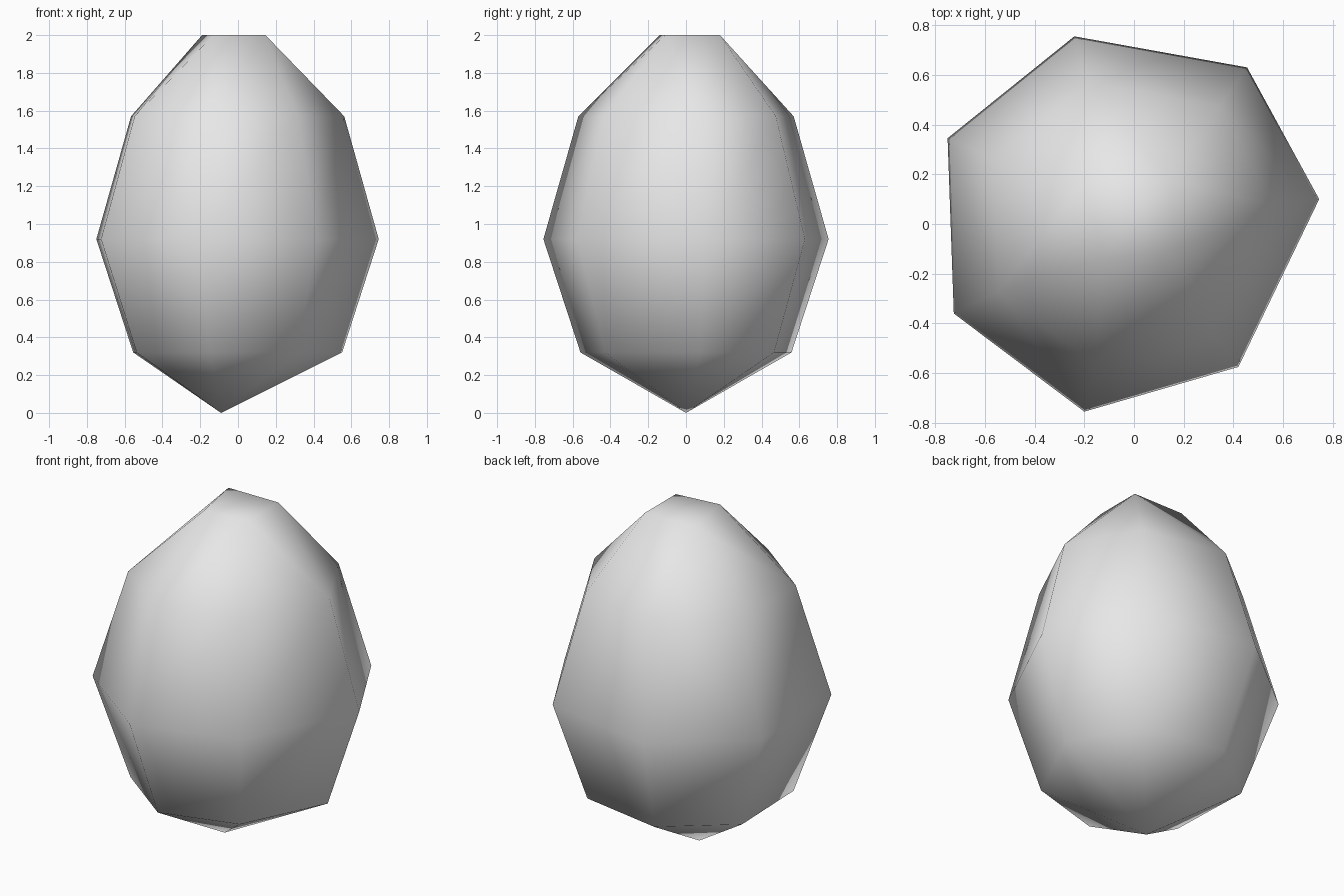
import bpy
import bmesh

default = bpy.data.objects.get("Cube")
if default:
    bpy.data.objects.remove(default, do_unlink=True)

# Single plain grey
grey = bpy.data.materials.new("light_grey")
grey.use_nodes = True
colour = (0.8, 0.8, 0.8, 1)
grey.diffuse_color = colour
grey.node_tree.nodes["Principled BSDF"].inputs["Base Color"].default_value = colour

# Uneven seven-sided outline of the widest ring
outline = [(-0.24, 0.755), (0.455, 0.63), (0.745, 0.10), (0.42, -0.575),
           (-0.20, -0.755), (-0.725, -0.36), (-0.75, 0.345)]
# Small four-cornered crown, and the off-centre bottom tip
crown = [(0.145, 0.18), (-0.19, 0.18), (-0.13, -0.14), (0.145, -0.11)]
tip = (-0.09, 0, 0)

bm = bmesh.new()
bm.verts.new(tip)
for z, scale in ((0.32, 0.74), (0.92, 1), (1.57, 0.755)):
    for x, y in outline:
        bm.verts.new((x * scale, y * scale, z))
for x, y in crown:
    bm.verts.new((x, y, 2))

# Skin the rings into one closed convex body
bmesh.ops.convex_hull(bm, input=bm.verts[:])
bmesh.ops.recalc_face_normals(bm, faces=bm.faces[:])
for face in bm.faces:
    face.smooth = True

mesh = bpy.data.meshes.new("egg_body")
bm.to_mesh(mesh)
bm.free()
mesh.materials.append(grey)
body = bpy.data.objects.new("egg_body", mesh)
bpy.context.collection.objects.link(body)
